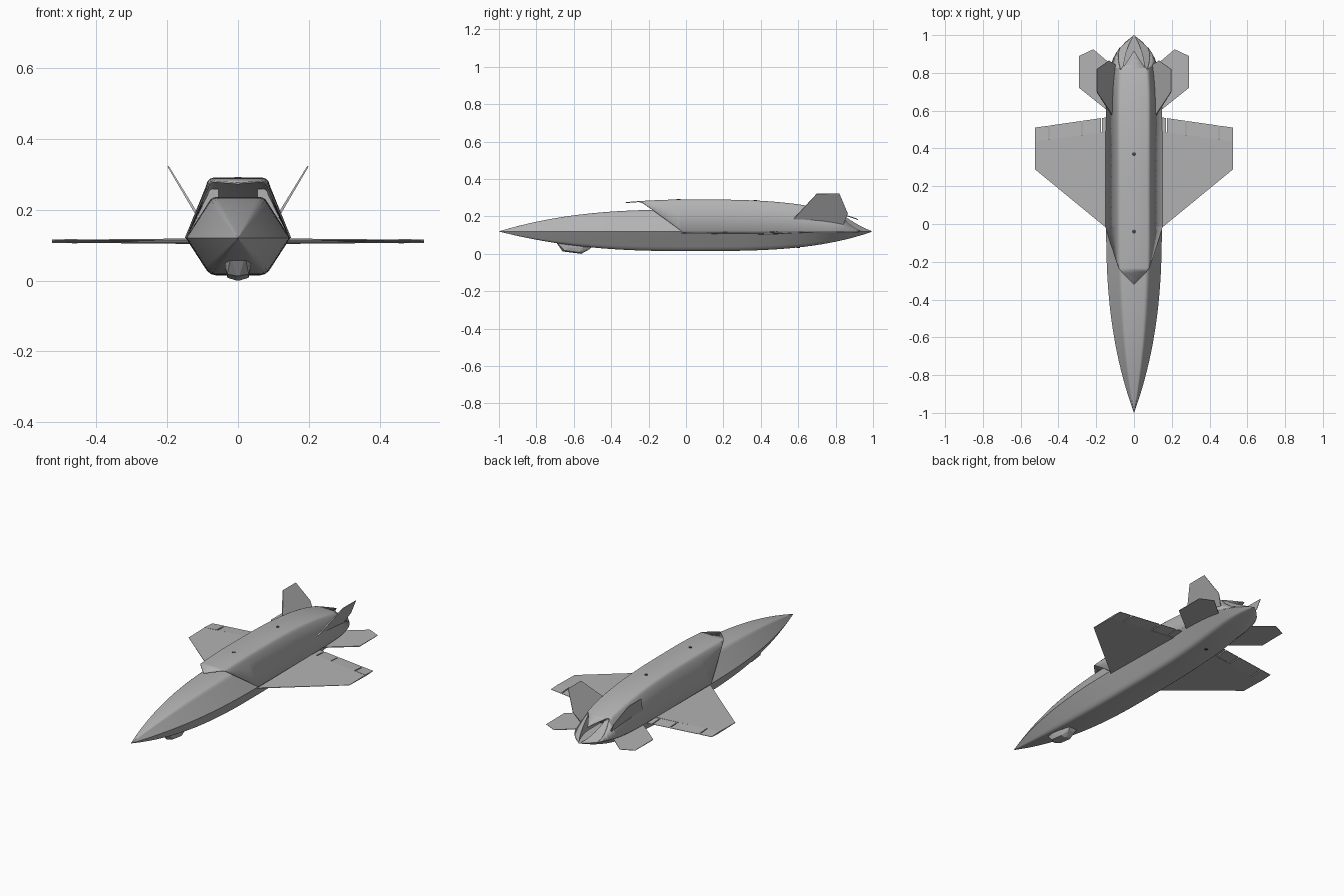
import bpy
import bmesh
from mathutils import Vector

if "Cube" in bpy.data.objects:
    bpy.data.objects.remove(bpy.data.objects["Cube"])


def make_material(name, value):
    mat = bpy.data.materials.new(name)
    mat.use_nodes = True
    colour = (value, value, value, 1)
    mat.diffuse_color = colour
    mat.node_tree.nodes["Principled BSDF"].inputs["Base Color"].default_value = colour
    return mat


GREY = make_material("airframe grey", 0.45)
DARK = make_material("dark recess", 0.06)
CHINE = 0.12  # height of the widest line of the body


def finish(name, bm, mat=GREY, mirror=False, smooth=False):
    bmesh.ops.recalc_face_normals(bm, faces=bm.faces[:])
    mesh = bpy.data.meshes.new(name)
    bm.to_mesh(mesh)
    bm.free()
    mesh.materials.append(mat)
    obj = bpy.data.objects.new(name, mesh)
    bpy.context.collection.objects.link(obj)
    if mirror:
        obj.modifiers.new("mirror", "MIRROR")
    if smooth:
        bpy.ops.object.select_all(action="DESELECT")
        obj.select_set(True)
        bpy.context.view_layer.objects.active = obj
        bpy.ops.object.shade_smooth_by_angle(angle=0.5)
    return obj


def loft(section, start, end, steps, closed=True):
    """Skin cross-sections placed along y."""
    bm = bmesh.new()
    rings = []
    for i in range(steps + 1):
        y = start + (end - start) * i / steps
        rings.append([bm.verts.new((x, y, z)) for x, z in section(y)])
    count = len(rings[0])
    for a, b in zip(rings, rings[1:]):
        for j in range(count if closed else count - 1):
            k = (j + 1) % count
            bm.faces.new((a[j], a[k], b[k], b[j]))
    if closed:
        bm.faces.new(rings[0])
        bm.faces.new(rings[-1])
    return bm


def trim(bm, point, normal):
    """Cut with a plane and its mirror image, making a V-shaped edge."""
    for side in (1, -1):
        bmesh.ops.bisect_plane(
            bm, geom=bm.verts[:] + bm.edges[:] + bm.faces[:], plane_co=point,
            plane_no=Vector((normal[0] * side, normal[1], normal[2])), clear_outer=True)


def width(y):
    return 0.147 * (1 - abs(y) ** (2.45 if y < 0 else 10)) + 0.0004


def both_sides(profile, w, h):
    half = [(u * w, CHINE + v * h) for u, v in profile]
    return half + [(-x, z) for x, z in reversed(half)]


HULL = [(1, 0), (0.64, 0.78), (0.58, 0.9), (0.51, 0.97), (0.42, 1)]
NOSE = [(1, 0), (0.58, 0.83), (0.53, 0.93), (0.47, 0.98), (0.4, 1)]
COWL = [(1, 0), (0.6, 0.86), (0.57, 0.94), (0.53, 0.98), (0.47, 1)]


def hull_section(y):
    return both_sides(HULL, width(y), -0.105 * (1 - abs(y) ** (2.45 if y < 0 else 3.3)) - 0.0003)


def nose_section(y):
    return both_sides(NOSE, width(y), 0.116 * (1 - max(-y, 0) ** 2.6) + 0.0003)


def cowl_height(y):
    return 0.168 * (1 - 0.82 * abs(y) ** (2 if y < 0 else 3.27))


def cowl_section(y):
    return both_sides(COWL, width(y), cowl_height(y))


def wall_section(y):
    w, top = width(y), CHINE + cowl_height(y) - 0.004
    inner = min(0.055, 0.45 * w)
    return [(inner, CHINE), (w * 0.98, CHINE), (w * 0.54, top), (inner, top)]


# Lower hull and forward upper body
finish("lower_hull", loft(hull_section, -1, 1, 60), smooth=True)
finish("forward_body", loft(nose_section, -1, 0.1, 36), smooth=True)

# Upper cowl with pointed intake lip and pointed exhaust edge
EXHAUST = ((0, 0.91, 0.19), (0.9, 1, 1.28))
cowl_mesh = loft(cowl_section, -0.4, 0.99, 50, closed=False)
trim(cowl_mesh, (0, -0.325, 0.277), (1.1, -1, -0.9))
trim(cowl_mesh, *EXHAUST)
cowl = finish("upper_cowl", cowl_mesh, smooth=True)
shell = cowl.modifiers.new("thickness", "SOLIDIFY")
shell.thickness = 0.005
shell.offset = 0

# Solid walls beside the exhaust, and the nozzle face between them
walls = loft(wall_section, 0.6, 0.99, 14)
bmesh.ops.bisect_plane(walls, geom=walls.verts[:] + walls.edges[:] + walls.faces[:],
                       plane_co=EXHAUST[0], plane_no=EXHAUST[1], clear_outer=True)
bmesh.ops.holes_fill(walls, edges=[e for e in walls.edges if e.is_boundary])
finish("exhaust_wall", walls, mirror=True)
nozzle = bmesh.new()
nozzle.faces.new([nozzle.verts.new((x, 0.72, z)) for x, z in
                  ((-0.06, 0.12), (0.06, 0.12), (0.06, 0.225), (-0.06, 0.225))])
finish("nozzle_face", nozzle, DARK)


def slab(name, outline, halves, normal=(0, 0, 1)):
    """Thin surface whose half thickness is set at each corner."""
    bm = bmesh.new()
    n = Vector(normal).normalized()
    top = [bm.verts.new(Vector(p) + n * h) for p, h in zip(outline, halves)]
    low = [bm.verts.new(Vector(p) - n * h) for p, h in zip(outline, halves)]
    bm.faces.new(top)
    bm.faces.new(low[::-1])
    for i in range(len(top)):
        j = (i + 1) % len(top)
        bm.faces.new((top[i], low[i], low[j], top[j]))
    return finish(name, bm, mirror=True)


def flat(points, z):
    return [(x, y, z) for x, y in points]


def hinge(x):
    return 0.49 - 0.14 * (x - 0.14)


def trailing(x):
    return 0.565 - 0.142 * (x - 0.14)


# Wings, with trailing flaps separated by narrow slots
WING_Z = 0.111
slab("wing", flat([(0.09, -0.067), (0.525, 0.29), (0.525, hinge(0.525)), (0.09, hinge(0.09))], WING_Z),
     (0.002, 0.001, 0.004, 0.008))
slots = (0.09, 0.172, 0.275, 0.45, 0.528)
for number, (a, b) in enumerate(zip(slots, slots[1:]), 1):
    a, b = a + 0.003, b - 0.003
    slab(f"wing_flap_{number}",
         flat([(a, hinge(a)), (b, hinge(b)), (b, trailing(b)), (a, trailing(a))], WING_Z),
         (0.006, 0.005, 0.001, 0.001))

# Horizontal tailplanes
slab("tailplane", flat([(0.09, 0.56), (0.29, 0.72), (0.29, 0.89), (0.215, 0.925), (0.08, 0.81)], 0.113),
     (0.003, 0.002, 0.001, 0.001, 0.003))

# Canted fins
fin = [(0.555, 0.165), (0.7, 0.322), (0.82, 0.322), (0.865, 0.215), (0.835, 0.14)]
slab("canted_fin", [(0.197 - (0.322 - z) * 0.6, y, z) for y, z in fin],
     (0.004, 0.002, 0.001, 0.001, 0.004), (1, 0, -0.6))

# Faceted sensor housing under the nose
pod = bmesh.new()
for x, y, z in ((0.02, -0.7, 0.07), (0.036, -0.64, 0.06), (0.036, -0.62, 0.035),
                (0.036, -0.55, 0.035), (0.03, -0.65, 0.018), (0.03, -0.57, 0.008),
                (0.004, -0.56, 0), (0.004, -0.66, 0.013), (0.025, -0.5, 0.04), (0.02, -0.52, 0.022)):
    for side in (1, -1):
        pod.verts.new((x * side, y, z))
hull = bmesh.ops.convex_hull(pod, input=pod.verts[:])
bmesh.ops.delete(pod, geom=list({v for v in hull["geom_interior"] + hull["geom_unused"]
                                 if isinstance(v, bmesh.types.BMVert)}), context="VERTS")
finish("sensor_housing", pod)

# Small round ports along the spine and belly
for name, y, z in (("front_port", -0.04, CHINE + cowl_height(-0.04) + 0.002),
                   ("rear_port", 0.37, CHINE + cowl_height(0.37) + 0.002),
                   ("belly_port", 0.6, hull_section(0.6)[4][1])):
    port = bmesh.new()
    bmesh.ops.create_cone(port, cap_ends=True, segments=16, radius1=0.01, radius2=0.01, depth=0.005)
    bmesh.ops.translate(port, verts=port.verts[:], vec=(0, y, z))
    finish(name, port, DARK)
